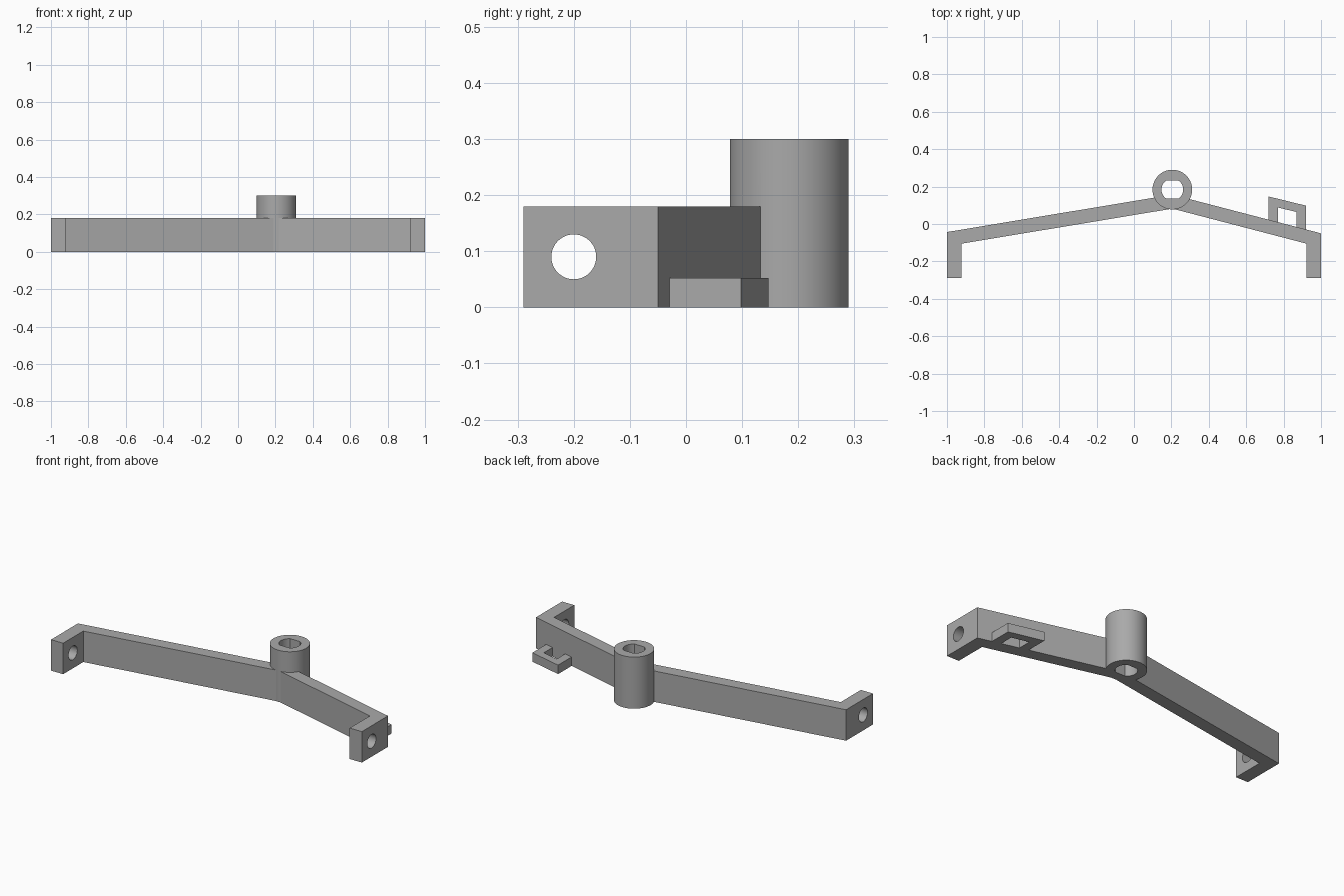
import bpy, bmesh, math
from mathutils import Matrix

if "Cube" in bpy.data.objects:
    bpy.data.objects.remove(bpy.data.objects["Cube"])

grey = bpy.data.materials.new("plain grey")
grey.use_nodes = True
colour = (0.4, 0.4, 0.4, 1)
grey.diffuse_color = colour
grey.node_tree.nodes["Principled BSDF"].inputs["Base Color"].default_value = colour


def prism(name, outline, bottom, top):
    """Extrude a flat outline upward between two heights."""
    bm = bmesh.new()
    face = bm.faces.new([bm.verts.new((x, y, bottom)) for x, y in outline])
    grown = bmesh.ops.extrude_face_region(bm, geom=[face])["geom"]
    verts = [v for v in grown if isinstance(v, bmesh.types.BMVert)]
    bmesh.ops.translate(bm, verts=verts, vec=(0, 0, top - bottom))
    bmesh.ops.recalc_face_normals(bm, faces=bm.faces)
    mesh = bpy.data.meshes.new(name)
    bm.to_mesh(mesh)
    bm.free()
    mesh.materials.append(grey)
    obj = bpy.data.objects.new(name, mesh)
    bpy.context.collection.objects.link(obj)
    return obj


def circle(cx, cy, radius, count=64):
    return [(cx + radius * math.cos(math.tau * i / count),
             cy + radius * math.sin(math.tau * i / count)) for i in range(count)]


def combine(target, tool, operation):
    """Apply a boolean, then discard the tool."""
    tool.hide_render = True
    mod = target.modifiers.new("combine", "BOOLEAN")
    mod.operation, mod.solver, mod.object = operation, "EXACT", tool
    bpy.context.view_layer.objects.active = target
    bpy.ops.object.modifier_apply(modifier=mod.name)
    bpy.data.objects.remove(tool)


# Bent arm with a forward lug at each end
bracket = prism("bracket", [
    (-1, -0.29), (-0.922, -0.29), (-0.922, -0.105), (0.205, 0.082),
    (0.922, -0.105), (0.922, -0.29), (1, -0.29), (1, -0.05),
    (0.205, 0.157), (-1, -0.043)], 0, 0.18)

# Upright boss at the bend
bx, by = 0.205, 0.184
combine(bracket, prism("boss", circle(bx, by, 0.106), 0, 0.3), "UNION")

# Low loop behind the short arm, its legs ending inside the arm
loop = prism("cable_loop", [
    (0.72, 0.0), (0.72, 0.147), (0.92, 0.098), (0.92, -0.05),
    (0.87, -0.04), (0.87, 0.064), (0.77, 0.088), (0.77, -0.01)], 0, 0.052)
combine(bracket, loop, "UNION")

# Shaft bore with two flats
flat = 0.048
bore = [(x, min(max(y, by - flat), by + flat)) for x, y in circle(bx, by, 0.058)]
combine(bracket, prism("bore_cutter", bore, -0.1, 0.4), "DIFFERENCE")

# Round pivot holes through both lugs
for side in (-1, 1):
    cutter = prism("pivot_cutter", circle(0, 0, 0.04, 48), -0.08, 0.08)
    cutter.data.transform(Matrix.Translation((side * 0.96, -0.2, 0.09))
                          @ Matrix.Rotation(math.pi / 2, 4, "Y"))
    combine(bracket, cutter, "DIFFERENCE")

bpy.ops.object.select_all(action="DESELECT")
bracket.select_set(True)
bpy.context.view_layer.objects.active = bracket
bpy.ops.object.shade_smooth_by_angle(angle=math.radians(20))
# Keep the shallow bends of the flat parts crisp
for poly in bracket.data.polygons:
    if abs(poly.normal.z) > 0.9 or poly.area > 0.03:
        poly.use_smooth = False
